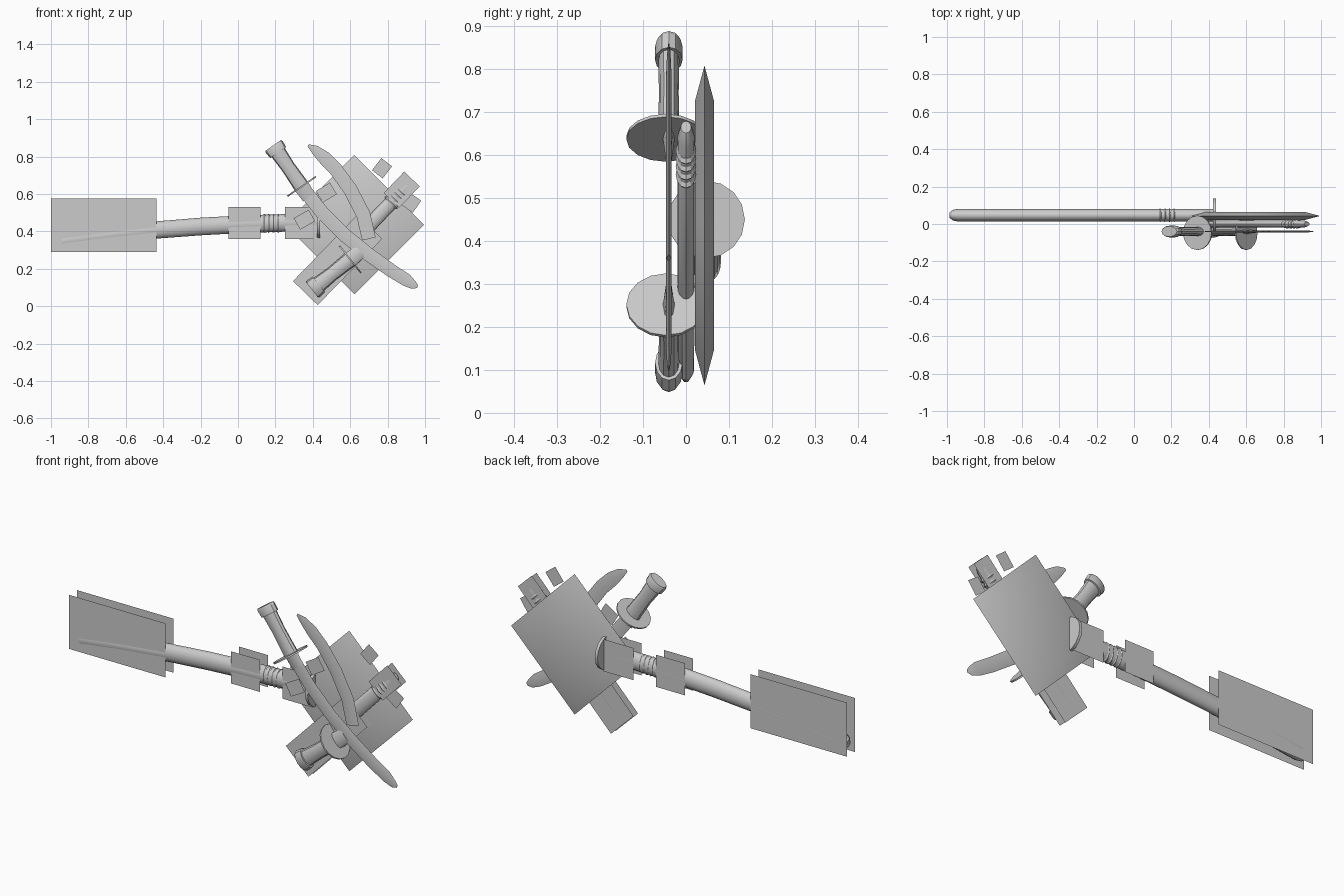
import bpy, bmesh
from math import cos, sin, pi
from mathutils import Vector


def make(name, bm):
    bmesh.ops.recalc_face_normals(bm, faces=bm.faces[:])
    me = bpy.data.meshes.new(name)
    bm.to_mesh(me)
    bm.free()
    ob = bpy.data.objects.new(name, me)
    bpy.context.collection.objects.link(ob)
    return ob


def loft(name, y, stations, n=16):
    """Elliptical rings (x, z, half_width, half_depth) along a path at depth y."""
    bm = bmesh.new()
    rings = []
    for i, (x, z, w, d) in enumerate(stations):
        a, b = stations[max(i - 1, 0)], stations[min(i + 1, len(stations) - 1)]
        t = Vector((b[0] - a[0], 0, b[1] - a[1])).normalized()
        side = Vector((-t.z, 0, t.x))
        c = Vector((x, y, z))
        rings.append([bm.verts.new(c + side * (w * cos(2 * pi * k / n)) + Vector((0, d * sin(2 * pi * k / n), 0)))
                      for k in range(n)])
    for r, s in zip(rings, rings[1:]):
        for k in range(n):
            bm.faces.new((r[k], r[(k + 1) % n], s[(k + 1) % n], s[k]))
    bm.faces.new(rings[0])
    bm.faces.new(rings[-1])
    return make(name, bm)


def straight(name, y, a, b, profile, n=16):
    """Loft along a line; profile rows are (fraction, half_width, half_depth)."""
    return loft(name, y, [(a[0] + (b[0] - a[0]) * f, a[1] + (b[1] - a[1]) * f, w, d)
                          for f, w, d in profile], n)


def panel(name, y, a, b, half):
    """Single flat sheet whose centre line runs from a to b."""
    bm = bmesh.new()
    t = Vector((b[0] - a[0], 0, b[1] - a[1])).normalized()
    s = Vector((-t.z, 0, t.x)) * half
    a, b = Vector((a[0], y, a[1])), Vector((b[0], y, b[1]))
    bm.faces.new([bm.verts.new(p) for p in (a - s, b - s, b + s, a + s)])
    return make(name, bm)


# Long curved scabbard with rounded end
loft("scabbard", 0.047, [(-0.985, 0.342, 0.02, 0.014), (-0.97, 0.344, 0.037, 0.028), (-0.94, 0.348, 0.045, 0.034),
                         (-0.7, 0.38, 0.046, 0.034), (-0.43, 0.408, 0.046, 0.034), (-0.2, 0.426, 0.047, 0.034),
                         (0.0, 0.437, 0.047, 0.034), (0.2, 0.444, 0.047, 0.034), (0.43, 0.45, 0.046, 0.034)], 20)

# Raised bands on the scabbard
for i, x in enumerate((0.14, 0.165, 0.19, 0.215)):
    straight("scabbard_band", 0.047, (x - 0.007, 0.443), (x + 0.007, 0.443),
             [(0, 0.046, 0.032), (0.5, 0.051, 0.036), (1, 0.046, 0.032)])

# Flat sheets on both sides of the scabbard
for y in (0.0145, 0.0805):
    panel("end_panel", y, (-1.0, 0.432), (-0.435, 0.432), 0.143)
    panel("middle_panel", y, (-0.05, 0.445), (0.12, 0.445), 0.085)
    panel("mouth_panel", y, (0.25, 0.445), (0.43, 0.445), 0.085)

# Round guard at the mouth
straight("mouth_guard", 0.047, (0.423, 0.45), (0.438, 0.45), [(0, 0.09, 0.09), (1, 0.09, 0.09)])

# Square pillow-shaped plate standing on its corner
bm = bmesh.new()
rings = [[bm.verts.new((0.622 + r * cos(k * pi / 2), y, 0.436 + r * sin(k * pi / 2))) for k in range(4)]
         for y, r in ((0.021, 0.29), (0.043, 0.372), (0.065, 0.29))]
for r, s in zip(rings, rings[1:]):
    for k in range(4):
        bm.faces.new((r[k], r[(k + 1) % 4], s[(k + 1) % 4], s[k]))
bm.faces.new(rings[0])
bm.faces.new(rings[-1])
make("square_plate", bm)

# Short diagonal scabbard with its sheets and bands
p0, p1 = (0.37, 0.085), (0.925, 0.665)
straight("short_scabbard", 0.0, p0, p1, [(0, 0.02, 0.01), (0.03, 0.036, 0.019), (0.5, 0.038, 0.02),
                                         (0.96, 0.036, 0.02), (1, 0.02, 0.012)])
for y in (-0.019, 0.019):
    panel("short_end_panel", y, (0.36, 0.07), (0.705, 0.425), 0.092)
    panel("short_mouth_panel", y, (0.82, 0.565), (0.93, 0.68), 0.057)
for i in range(4):
    f = 0.80 + i * 0.032
    a = (p0[0] + 0.555 * f, p0[1] + 0.58 * f)
    straight("short_band", 0.0, a, (a[0] + 0.012, a[1] + 0.0125),
             [(0, 0.038, 0.02), (0.5, 0.046, 0.024), (1, 0.038, 0.02)], 12)

# Two sword hilts, each with pommel cap, collar and round guard
for name, end, guard in (("upper", (0.195, 0.85), (0.34, 0.64)), ("lower", (0.405, 0.095), (0.60, 0.25))):
    straight(name + "_grip", -0.04, end, guard, [(0, 0.045, 0.025), (0.5, 0.038, 0.023), (1.0, 0.042, 0.025)], 12)
    d = (Vector(guard) - Vector(end)).normalized()
    g, e = Vector(guard), Vector(end)
    straight(name + "_pommel", -0.04, e - d * 0.012, e + d * 0.035,
             [(0, 0.05, 0.028), (0.2, 0.055, 0.032), (1, 0.052, 0.032)], 12)
    straight(name + "_guard", -0.047, g - d * 0.004, g + d * 0.004, [(0, 0.092, 0.092), (1, 0.092, 0.092)])
    straight(name + "_collar", -0.04, g, g + d * 0.07, [(0, 0.042, 0.014), (1, 0.038, 0.006)], 8)

# Curved blades with a thin diamond section and slanted tip
T = 0.006
loft("upper_blade", -0.04, [(0.34, 0.64, 0.037, T), (0.45, 0.50, 0.037, T), (0.57, 0.38, 0.037, T),
                            (0.70, 0.275, 0.037, T), (0.82, 0.19, 0.036, T), (0.90, 0.14, 0.034, T),
                            (0.94, 0.112, 0.022, 0.004), (0.96, 0.105, 0.008, 0.001)], 4)
loft("lower_blade", -0.04, [(0.70, 0.36, 0.037, T), (0.67, 0.49, 0.038, T), (0.60, 0.625, 0.038, T),
                            (0.52, 0.735, 0.037, T), (0.46, 0.795, 0.036, T), (0.41, 0.838, 0.024, 0.004),
                            (0.375, 0.86, 0.006, 0.001)], 4)

# Small loose fitting sheets near the mouths
for a, b, h, y in (((0.315, 0.44), (0.395, 0.485), 0.035, -0.03), ((0.435, 0.585), (0.51, 0.63), 0.036, -0.03),
                   ((0.745, 0.705), (0.795, 0.77), 0.036, 0.0), ((0.905, 0.52), (0.95, 0.585), 0.036, -0.01)):
    panel("fitting_sheet", y, a, b, h)

bpy.ops.object.select_all(action='SELECT')
bpy.context.view_layer.objects.active = bpy.data.objects["scabbard"]
bpy.ops.object.shade_smooth_by_angle()
